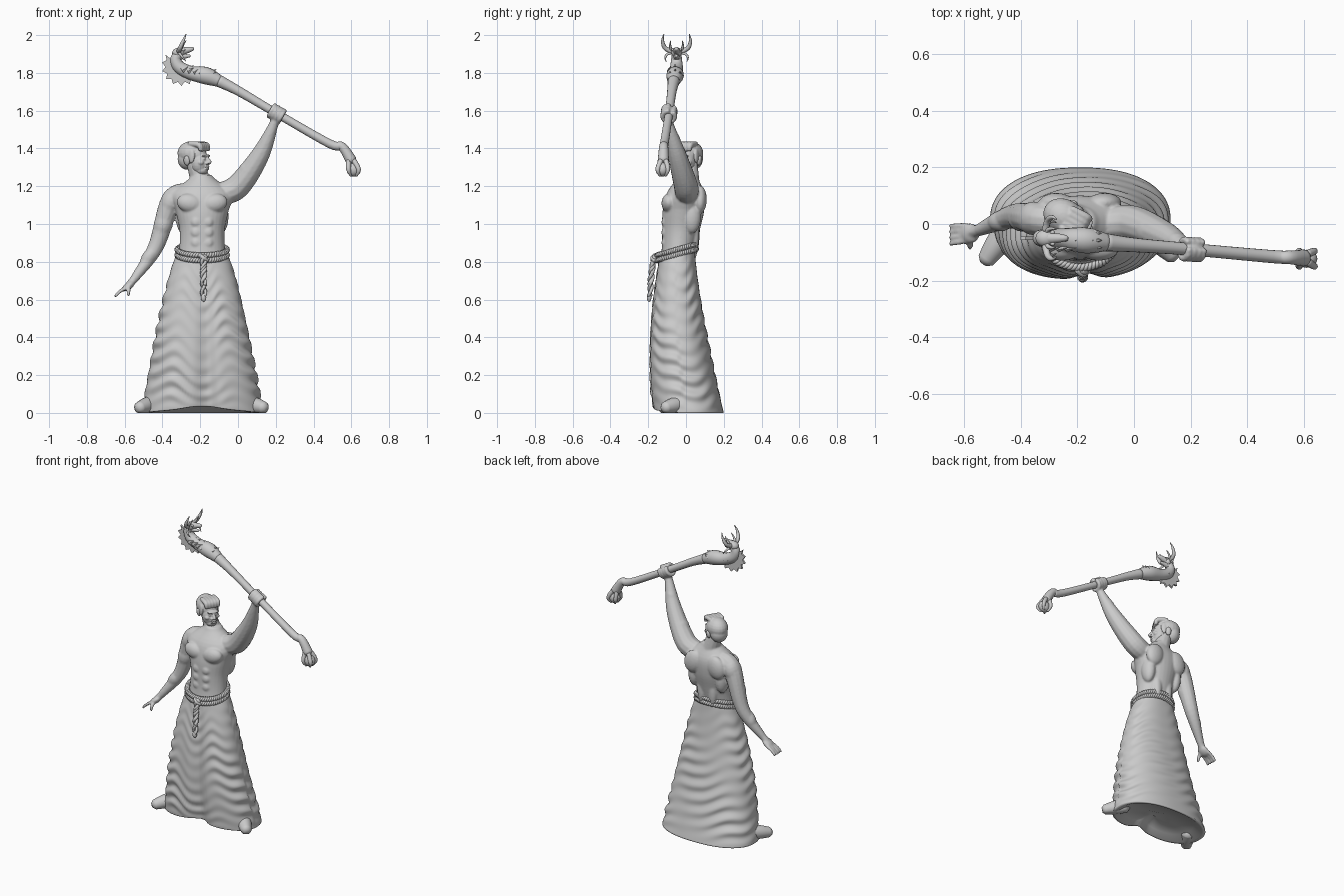
import bpy, bmesh
from math import sin, cos, exp, pi, tau, copysign
from mathutils import Vector, Matrix, Quaternion

if "Cube" in bpy.data.objects:
    bpy.data.objects.remove(bpy.data.objects["Cube"])

GREY = (.6, .6, .6, 1)
material = bpy.data.materials.new("stone grey")
material.use_nodes = True
material.diffuse_color = GREY
material.node_tree.nodes["Principled BSDF"].inputs["Base Color"].default_value = GREY


def finish(name, bm, voxel=None, smooth=True, placement=Matrix()):
    bmesh.ops.recalc_face_normals(bm, faces=bm.faces)
    mesh = bpy.data.meshes.new(name)
    bm.to_mesh(mesh)
    bm.free()
    mesh.transform(placement)
    for polygon in mesh.polygons:
        polygon.use_smooth = smooth
    mesh.materials.append(material)
    part = bpy.data.objects.new(name, mesh)
    bpy.context.collection.objects.link(part)
    if voxel:
        # fuse overlapping masses into one sculpted skin
        fuse = part.modifiers.new("fuse", "REMESH")
        fuse.mode = "VOXEL"
        fuse.voxel_size = voxel
        fuse.use_smooth_shade = True
        soften = part.modifiers.new("soften", "SMOOTH")
        soften.iterations = 4


def ball(bm, centre, size, tilt=0):
    matrix = Matrix.Translation(centre) @ Matrix.Rotation(tilt, 4, "Y") @ Matrix.Diagonal(size).to_4x4()
    bmesh.ops.create_uvsphere(bm, u_segments=20, v_segments=12, radius=1, matrix=matrix)


def pair(bm, centre, offset, size, tilt=0):
    """Two mirrored ellipsoids on either side of a centre."""
    for side in (-1, 1):
        ball(bm, Vector(centre) + Vector((side * offset, 0, 0)), size, side * tilt)


def along(values, t):
    """Smooth curve through evenly spaced numbers or vectors."""
    last = len(values) - 1
    i = min(int(t * last), last - 1)
    f = t * last - i
    a, b, c, d = (values[max(0, min(last, i + step))] for step in (-1, 0, 1, 2))
    return b + (c - a + (2 * a - 5 * b + 4 * c - d) * f + (3 * (b - c) + d - a) * f * f) * f / 2


def skin_rings(bm, rings):
    rings = [[bm.verts.new(point) for point in ring] for ring in rings]
    for lower, upper in zip(rings, rings[1:]):
        for i in range(len(lower)):
            bm.faces.new((lower[i - 1], lower[i], upper[i], upper[i - 1]))
    bm.faces.new(rings[0])
    bm.faces.new(rings[-1])


def tube(bm, path, radii, steps=5, sides=12):
    """Round-ended tube along a path, its radii spread evenly over the length."""
    path = [Vector(point) for point in path]
    count = steps * (len(path) - 1)
    centres = [along(path, i / count) for i in range(count + 1)]
    widths = [along(radii, i / count) for i in range(count + 1)]
    start = (centres[0] - centres[1]).normalized() * widths[0] / 2
    end = (centres[-1] - centres[-2]).normalized() * widths[-1] / 2
    centres = [centres[0] + start, *centres, centres[-1] + end]
    widths = [widths[0] / 2, *widths, widths[-1] / 2]
    frame, heading, rings = Quaternion(), Vector((0, 0, 1)), []
    for i, centre in enumerate(centres):
        tangent = (centres[min(i + 1, len(centres) - 1)] - centres[max(i - 1, 0)]).normalized()
        frame = heading.rotation_difference(tangent) @ frame
        heading = tangent
        angles = [tau * k / sides for k in range(sides)]
        rings.append([centre + frame @ Vector((cos(a), sin(a), 0)) * widths[i] for a in angles])
    skin_rings(bm, rings)


# torso with chest, back and belly muscles
MIDDLE = -.19
bm = bmesh.new()
widths = (.13, .12, .12, .14, .16, .05)
depths = (.09, .09, .1, .11, .1, .05)
rings = []
for level in range(25):
    t = level / 24
    wide, deep = along(widths, t), along(depths, t)
    angles = [tau * k / 32 for k in range(32)]
    rings.append([(MIDDLE + wide * cos(a), .06 * t - .05 + deep * sin(a), .78 + .48 * t) for a in angles])
skin_rings(bm, rings)
tube(bm, [(MIDDLE, .02, 1.2), (-.23, .015, 1.33)], (.055, .045))
pair(bm, (MIDDLE, -.09, 1.11), .065, (.07, .04, .05), -.2)
pair(bm, (MIDDLE, .075, 1.13), .085, (.06, .035, .075), -.3)
pair(bm, (MIDDLE, .03, 1.04), .1, (.04, .05, .09))
pair(bm, (MIDDLE, .045, .95), .04, (.03, .025, .1))
for row in range(3):
    pair(bm, (MIDDLE, -.11, .9 + row * .055), .03, (.03, .02, .03))

# raised arm
shoulder, elbow, wrist = Vector((0, 0, 1.2)), Vector((.115, -.045, 1.36)), Vector((.19, -.09, 1.53))
grip = Vector((.205, -.09, 1.585))
tube(bm, [(-.09, 0, 1.16), shoulder, elbow, wrist, grip], (.06, .065, .05, .025, .025), 8)
ball(bm, elbow.lerp(wrist, .4), (.036, .036, .06), .4)
ball(bm, elbow.lerp(shoulder, .5), (.055, .055, .06), .6)
ball(bm, shoulder, (.06, .055, .05), -.8)

# lowered arm
shoulder, elbow, wrist = Vector((-.355, .02, 1.12)), Vector((-.435, .025, .88)), Vector((-.545, -.02, .715))
tube(bm, [(-.27, .01, 1.16), shoulder, elbow, wrist], (.06, .056, .042, .023), 8)
ball(bm, elbow.lerp(wrist, .35), (.036, .036, .06), .6)
ball(bm, elbow.lerp(shoulder, .5), (.05, .05, .08), .3)
ball(bm, shoulder, (.055, .06, .08), .4)

# open hand
palm = Vector((-.58, -.033, .672))
tube(bm, [wrist, palm], (.022, .02))
ball(bm, palm, (.04, .036, .02), -.65)
for finger in range(4):
    knuckle = palm + Vector((-.015, .028 - finger * .018, -.01))
    tip = knuckle + Vector((-.055, knuckle.y / 5, -.045))
    tube(bm, [knuckle, knuckle.lerp(tip, .6) + Vector((0, 0, .006)), tip], (.011, .008), sides=8)
tube(bm, [palm, palm + Vector((0, -.04, -.02)), palm + Vector((0, -.05, -.05))], (.014, .009), sides=8)

# fist closed round the staff
axis = Vector((.86, -.05, -.5)).normalized()
across = axis.cross(Vector((0, 1, 0))).normalized()
outward = axis.cross(across)
ball(bm, grip, (.04, .036, .034), .5)
for finger in range(4):
    knuckle = grip + axis * (finger - 1.5) * .02
    curl = [knuckle + (across * cos(a) + outward * sin(a)) * .034 for a in (pi * k / 4 for k in range(8))]
    tube(bm, curl, (.012, .012), sides=8)
finish("body", bm, voxel=.006)

# head, modelled facing the front and then turned
turned = Matrix.Translation((-.23, .015, 1.345)) @ Matrix.Rotation(pi / 3, 4, "Z")
skull, jaw, brow, mouth = (0, .01, .02), (0, -.04, -.06), (0, -.07, .016), (0, -.077, -.04)
bm = bmesh.new()
ball(bm, skull, (.057, .078, .066))
ball(bm, (0, -.03, -.02), (.05, .05, .064))
ball(bm, jaw, (.035, .038, .027))
ball(bm, brow, (.04, .014, .008))
for lip in (0, -.012):
    ball(bm, Vector(mouth) + Vector((0, 0, lip)), (.02, .01, .005))
tube(bm, [brow, (0, -.094, -.02)], (.007, .011))
pair(bm, (0, -.082, -.023), .012, (.009, .01, .007))
pair(bm, (0, -.07, 0), .02, (.011, .008, .006))
pair(bm, (0, -.055, -.02), .032, (.016, .018, .014))
pair(bm, (0, .015, -.01), .058, (.01, .018, .027), .2)
finish("head", bm, voxel=.0035, placement=turned)

# short swept-back hair
bm = bmesh.new()
ball(bm, (0, .02, .03), (.063, .077, .063))
ball(bm, (0, .045, 0), (.054, .05, .058))
pair(bm, (0, -.01, .015), .052, (.01, .02, .038))
for lock in range(-2, 3):
    x = lock * .019
    tube(bm, [(x, -.06, .045), (x, -.05, .073), (x, .01, .08)], (.011, .016, .013))
finish("hair", bm, voxel=.004, placement=turned)

# long skirt, flaring to the hem and gathered into sagging folds
TOP = .86
bm = bmesh.new()
rings = []
for level in range(121):
    z = TOP * level / 120
    low = 1 - level / 120
    half = .12 + .2 * low ** .7
    front = -.14 - .055 * sin(low * pi * .75)
    back = .045 + .155 * low ** 1.3
    ring = []
    for k in range(128):
        angle = tau * k / 128
        c, s = cos(angle), sin(angle)
        facing = max(0, -s)
        sag = .05 * cos(tau * c) - .06 * abs(c) if facing else .09 * c
        wave = sin(tau * (z + sag) / .083 + sin(5 * angle))
        strength = min(1, low * 4) * min(1, z * 10) * (.6 + .4 * sin(3 * angle + z * 9))
        fold = 1 + .032 * strength * wave
        crease = .035 * low * exp(-(8 * c - .6) ** 2) if facing else 0
        x = MIDDLE + half * fold * copysign(abs(c) ** .87, c)
        y = (front + back) / 2 + (back - front) / 2 * fold * copysign(abs(s) ** .87, s) + crease
        raised = .035 * (low ** 9) * (facing ** 2) * (.5 + exp(-(9 * c * c)) / 2)
        ring.append((x, y, z + raised + .28 * (y + .05) * (1 - low) ** 6))
    rings.append(ring)
underside = []
for scale, height in ((.3, .05), (.75, .03), (.93, 0)):
    underside.append([(MIDDLE + (x - MIDDLE) * scale, y * scale, z + height) for x, y, z in rings[0]])
skin_rings(bm, underside + rings)
finish("skirt", bm)

# rope belt of two turns, each twisted from two strands
bm = bmesh.new()
for level in (-.014, .014):
    for phase in (0, pi):
        strand = []
        for i in range(241):
            angle = tau * i / 240
            twist = 30 * angle + phase
            swell = .007 * cos(twist)
            y = -.05 + (.104 + swell) * sin(angle)
            z = .85 + level + .28 * (y + .05) + .007 * sin(twist)
            strand.append((MIDDLE + (.132 + swell) * cos(angle), y, z))
        tube(bm, strand, (.0085, .0085), steps=1, sides=8)
finish("rope_belt", bm)

# knot with hanging cords
bm = bmesh.new()
knot = Vector((-.182, -.165, .82))
ball(bm, knot, (.022, .016, .02))
tube(bm, [knot + Vector((-.02, 0, .015)), knot + Vector((0, -.014, 0)), knot + Vector((.02, 0, -.015))], (.01, .01))
for phase in (0, pi):
    for drop in (.2, .14):
        cord = []
        for i in range(25):
            t = i / 24
            twist = 12 * t + phase
            cord.append(knot + Vector((.01 * sin(twist), .007 * cos(twist) - .02 * t - .007, -drop * t)))
        tube(bm, cord, (.009, .009), steps=2, sides=8)
ball(bm, knot + Vector((0, -.03, -.21)), (.014, .012, .022))
finish("rope_knot", bm)

# feet with flat soles
for name, heel, toe in (("right_foot", (-.45, -.02, .05), (-.524, -.128, .027)),
                        ("left_foot", (.05, -.02, .05), (.14, -.112, .027))):
    bm = bmesh.new()
    tube(bm, [heel, toe], (.045, .042, .031), steps=10, sides=18)
    for vert in bm.verts:
        vert.co.z = max(0, vert.co.z)
    finish(name, bm)

# crooked staff, swelling to a collar below the beast head
bm = bmesh.new()
collar, nape = Vector((-.17, -.058, 1.785)), Vector((-.315, -.05, 1.9))
claw = Vector((.6, -.12, 1.335))
tube(bm, [claw, (.55, -.118, 1.41), (.485, -.115, 1.425), grip, (.01, -.075, 1.7), (-.1, -.065, 1.757)],
     (.03, .024, .023, .022, .025, .032), sides=16)
tube(bm, [(-.1, -.065, 1.757), collar, (-.25, -.052, 1.8), (-.31, -.05, 1.83), (-.33, -.05, 1.87), nape],
     (.032, .046, .037, .034, .029, .026), sides=16)
finish("staff_shaft", bm)

# clawed orb at the low end
bm = bmesh.new()
orb = Vector((.612, -.123, 1.288))
ball(bm, orb, (.037, .032, .037))
for talon in range(4):
    angle = pi / 4 + talon * pi / 2
    spread = Vector((cos(angle), sin(angle), 0))
    tube(bm, [claw + spread * .02, orb + spread * .038, orb + spread * .02 - Vector((0, 0, .033))], (.014, .012, .006))
finish("staff_orb", bm)

# horned beast head with open jaws
bm = bmesh.new()
ball(bm, nape + Vector((0, 0, .008)), (.034, .03, .026), -.2)
tube(bm, [nape + Vector((0, 0, .01)), nape + Vector((.077, 0, .028))], (.024, .018, .01))
tube(bm, [nape - Vector((0, 0, .015)), nape + Vector((.06, 0, -.01))], (.019, .013, .007))
pair_of_sides = (-1, 1)
for side in pair_of_sides:
    for reach, rise, thick in ((.074, .095, .013), (.034, .06, .009), (.06, -.05, .008)):
        bend = [nape + Vector((.04 * t * t, side * reach * sin(2 * t), .01 + rise * t * t)) for t in (.2, .5, .8, 1)]
        tube(bm, bend, (thick, thick * .8, thick / 5), sides=8)
    ball(bm, nape + Vector((.027, side * .02, .022)), (.009, .007, .007))
finish("beast_head", bm)

# rows of scales along the neck
bm = bmesh.new()
for row in range(6):
    for side in (-1, 0, 1):
        seat = collar + Vector((.04 - row * .03, side * .026, .025 + row * .005 - abs(side) * .012))
        matrix = Matrix.Translation(seat) @ Matrix.Rotation(1, 4, "Y")
        bmesh.ops.create_cone(bm, segments=6, radius1=.017, radius2=0, depth=.04, cap_ends=True, matrix=matrix)
finish("neck_scales", bm, smooth=False)

# spiky frill behind the neck
bm = bmesh.new()
rim = []
for i in range(15):
    angle = pi * (.8 + .07 * i)
    reach = .084 if i % 2 else .104
    rim.append(bm.verts.new((-.3 + reach * cos(angle), -.056, 1.835 + reach * sin(angle))))
extruded = bmesh.ops.extrude_face_region(bm, geom=[bm.faces.new(rim)])["geom"]
bmesh.ops.translate(bm, vec=(0, .012, 0), verts=[item for item in extruded if isinstance(item, bmesh.types.BMVert)])
finish("frill", bm, smooth=False)
